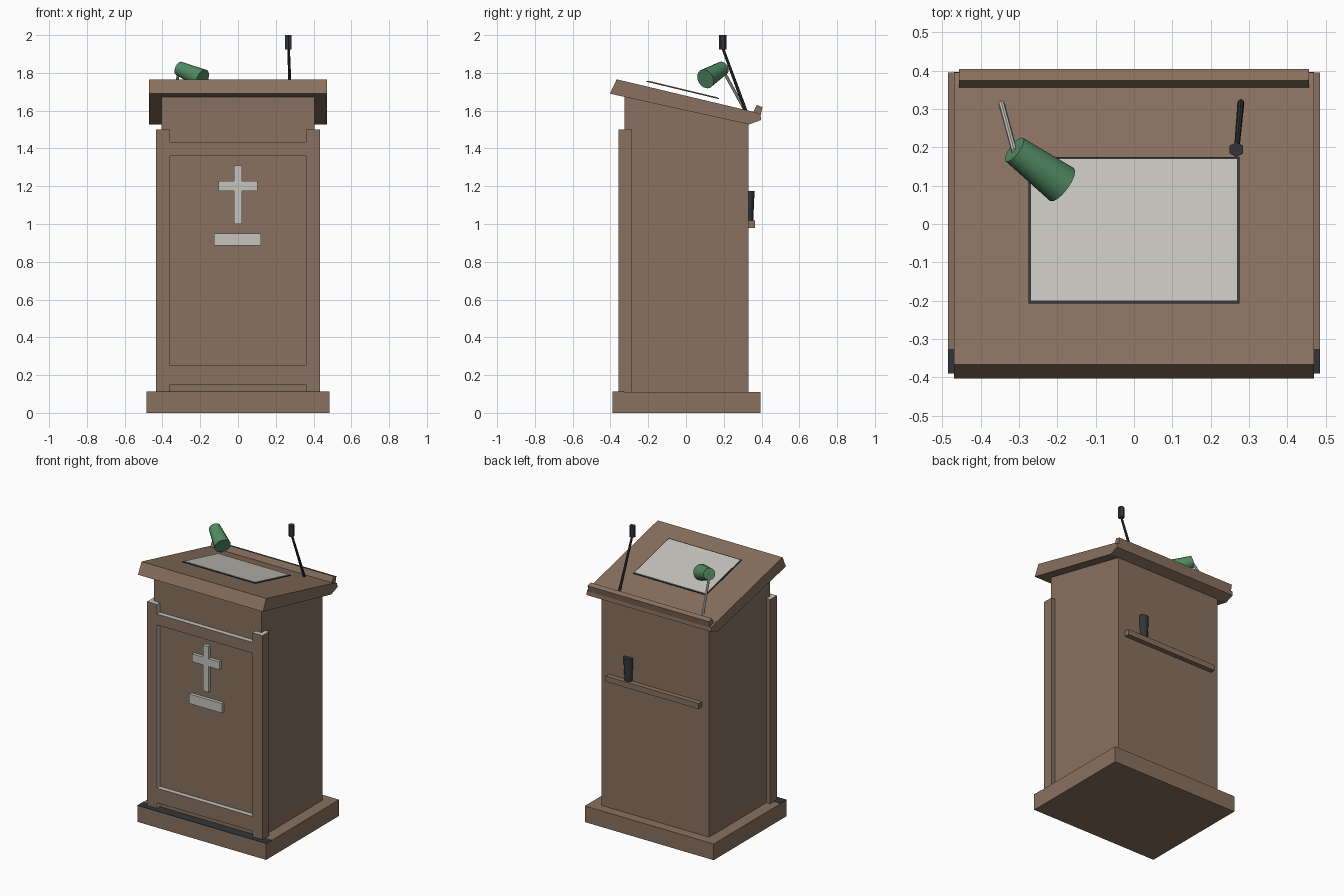
import bpy, bmesh, math
from mathutils import Vector

cube = bpy.data.objects.get("Cube")
if cube:
    bpy.data.objects.remove(cube, do_unlink=True)


def material(name, color):
    m = bpy.data.materials.new(name)
    m.use_nodes = True
    m.diffuse_color = (*color, 1)
    for node in m.node_tree.nodes:
        if node.type == 'BSDF_PRINCIPLED':
            node.inputs["Base Color"].default_value = (*color, 1)
    return m


WOOD = material("brown wood", (0.25, 0.165, 0.115))
PALE = material("pale grey", (0.56, 0.55, 0.51))
DARK = material("dark grey", (0.035, 0.036, 0.042))
GREEN = material("lamp green", (0.085, 0.26, 0.13))


def finish(name, bm, *mats):
    bmesh.ops.recalc_face_normals(bm, faces=bm.faces)
    mesh = bpy.data.meshes.new(name)
    bm.to_mesh(mesh)
    bm.free()
    for m in mats:
        mesh.materials.append(m)
    obj = bpy.data.objects.new(name, mesh)
    bpy.context.collection.objects.link(obj)
    return obj


def prism(name, profile, half_width, mat):
    """Extrude a (y, z) profile symmetrically along x."""
    bm = bmesh.new()
    face = bm.faces.new([bm.verts.new((-half_width, y, z)) for y, z in profile])
    new = bmesh.ops.extrude_face_region(bm, geom=[face])["geom"]
    verts = [v for v in new if isinstance(v, bmesh.types.BMVert)]
    bmesh.ops.translate(bm, vec=(2 * half_width, 0, 0), verts=verts)
    return finish(name, bm, mat)


def box(name, x, y, z, *mats):
    bm = bmesh.new()
    bmesh.ops.create_cube(bm, size=1)
    for v in bm.verts:
        v.co = [r[0] if c < 0 else r[1] for c, r in zip(v.co, (x, y, z))]
    return finish(name, bm, *mats)


def rod(name, start, end, r1, r2, mat, sides=16):
    """Tapered cylinder between two points."""
    a, b = Vector(start), Vector(end)
    bm = bmesh.new()
    bmesh.ops.create_cone(bm, cap_ends=True, segments=sides, radius1=r1,
                          radius2=r2, depth=(b - a).length)
    turn = (b - a).to_track_quat('Z', 'Y')
    for v in bm.verts:
        v.co = turn @ v.co + (a + b) / 2
    obj = finish(name, bm, mat)
    if sides > 8:
        bpy.ops.object.select_all(action='DESELECT')
        obj.select_set(True)
        bpy.context.view_layer.objects.active = obj
        bpy.ops.object.shade_smooth_by_angle(angle=math.radians(35))
    return obj


# Plinth, with a dark strip along the front of its top
box("plinth", (-0.485, 0.485), (-0.39, 0.395), (0, 0.11), WOOD)
box("plinth_front_strip", (-0.485, 0.485), (-0.39, -0.326), (0.109, 0.112), DARK)

# Cabinet with sloped top
prism("cabinet", [(-0.325, 0.1), (0.33, 0.1), (0.33, 1.555), (-0.325, 1.7)],
      0.405, WOOD)

# Sloped desk and its rear lip
prism("desk_top", [(-0.403, 1.69), (-0.367, 1.766), (0.365, 1.592),
                   (0.395, 1.58), (0.397, 1.55), (0.333, 1.527)], 0.47, WOOD)
prism("desk_lip", [(0.352, 1.585), (0.374, 1.63), (0.405, 1.619),
                   (0.394, 1.57)], 0.457, WOOD)

# Front frame: pale top edges and inner edges
for side, name in ((1, "left_post"), (-1, "right_post")):
    post = box(name, sorted((side * 0.36, side * 0.434)), (-0.357, -0.285),
               (0.11, 1.5), WOOD, PALE)
    for p in post.data.polygons:
        if p.normal.z > 0.5 or p.normal.x * side < -0.5:
            p.material_index = 1
for name, z in (("upper_rail", (1.36, 1.435)), ("lower_rail", (0.15, 0.25))):
    rail = box(name, (-0.36, 0.36), (-0.357, -0.32), z, WOOD, PALE)
    for p in rail.data.polygons:
        if p.normal.z > 0.5:
            p.material_index = 1

# Cross and plaque on the front panel
box("cross_upright", (-0.022, 0.022), (-0.347, -0.32), (1.0, 1.31), PALE)
box("cross_bar", (-0.102, 0.102), (-0.347, -0.32), (1.175, 1.228), PALE)
box("plaque", (-0.126, 0.123), (-0.347, -0.32), (0.885, 0.95), PALE)

# Back shelf and cup
box("back_shelf", (-0.35, 0.35), (0.325, 0.364), (0.98, 1.018), WOOD)
rod("cup", (0.2, 0.329, 1.018), (0.2, 0.329, 1.175), 0.027, 0.034, DARK)

# Reading sheet on a dark backing, floating parallel to the desk
for name, half, y0, y1, low, high, mat in (
        ("sheet_backing", 0.275, -0.208, 0.175, -0.005, 0.0, DARK),
        ("reading_sheet", 0.269, -0.199, 0.17, -0.001, 0.003, PALE)):
    top = lambda y: 1.708 - 0.24 * y
    prism(name, [(y0, top(y0) + low), (y1, top(y1) + low),
                 (y1, top(y1) + high), (y0, top(y0) + high)], half, mat)

# Lamp
rod("lamp_stem", (-0.346, 0.316, 1.595), (-0.312, 0.19, 1.825), 0.008, 0.008, PALE, 8)
rod("lamp_shade", (-0.312, 0.194, 1.824), (-0.188, 0.103, 1.768), 0.038, 0.053, GREEN)

# Microphone
rod("microphone_stem", (0.279, 0.318, 1.595), (0.268, 0.195, 1.93), 0.009, 0.007, DARK, 8)
rod("microphone_head", (0.267, 0.194, 1.925), (0.267, 0.194, 2.0), 0.02, 0.02, DARK, 6)
